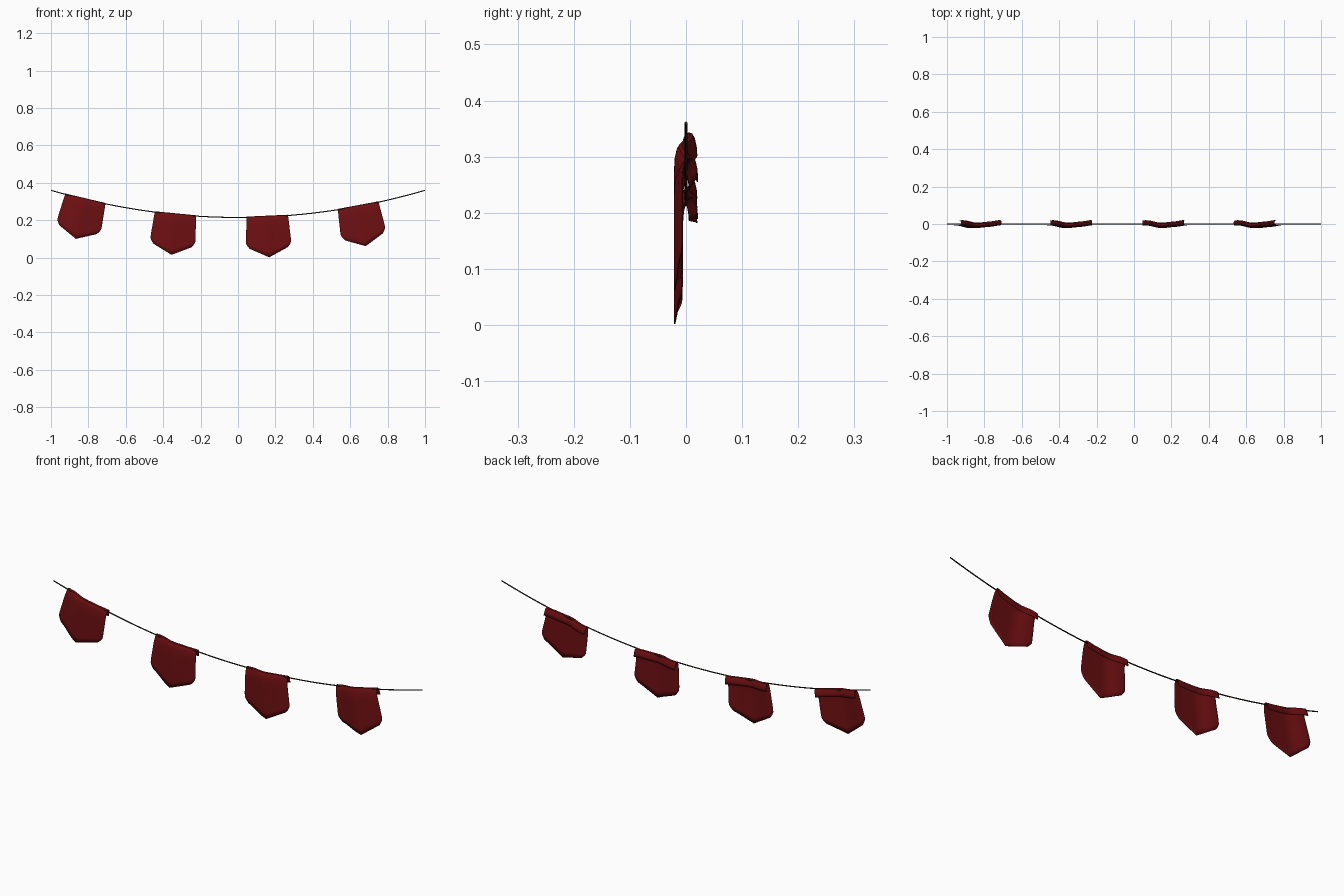
import bpy, bmesh, math
from mathutils import Matrix, Vector

if "Cube" in bpy.data.objects:
    bpy.data.objects.remove(bpy.data.objects["Cube"])


def material(name, rgb):
    m = bpy.data.materials.new(name)
    m.diffuse_color = (*rgb, 1)
    m.use_nodes = True
    m.node_tree.nodes["Principled BSDF"].inputs["Base Color"].default_value = m.diffuse_color
    return m


RED = material("red_cloth", (0.16, 0.005, 0.006))
DARK = material("dark_cord", (0.02, 0.018, 0.008))


def sag(x):
    return 0.215 + 0.145 * x * x


def finish(name, bm, mat):
    bmesh.ops.recalc_face_normals(bm, faces=bm.faces)
    me = bpy.data.meshes.new(name)
    bm.to_mesh(me)
    bm.free()
    me.materials.append(mat)
    ob = bpy.data.objects.new(name, me)
    bpy.context.collection.objects.link(ob)
    bpy.context.view_layer.objects.active = ob
    ob.select_set(True)
    bpy.ops.object.shade_smooth_by_angle(angle=math.radians(35))
    ob.select_set(False)
    return ob


# hanging cord: eight-sided tube along the sagging curve
bm = bmesh.new()
rings = []
for i in range(41):
    x = -1 + i / 20
    a = math.atan(0.29 * x)
    ring = []
    for k in range(8):
        t = math.tau * k / 8
        r = 0.0028
        dx = 0 if i in (0, 40) else -math.sin(a) * r * math.sin(t)
        ring.append(bm.verts.new((x + dx, r * math.cos(t), sag(x) + math.cos(a) * r * math.sin(t))))
    rings.append(ring)
for a, b in zip(rings, rings[1:]):
    for k in range(8):
        bm.faces.new((a[k], a[(k + 1) % 8], b[(k + 1) % 8], b[k]))
bm.faces.new(rings[0])
bm.faces.new(rings[-1])
finish("cord", bm, DARK)

# fold over the cord, from back flap hem to front sheet: (y, z)
FOLD = [(0.013, -0.032), (0.012, -0.018), (0.009, -0.004), (0.005, 0.003),
        (0.0, 0.005), (-0.005, 0.003), (-0.009, -0.004), (-0.012, -0.018)]


def hem(u):
    # pointed bottom edge with blunted corners
    u = abs(u)
    if u < 0.85:
        return -0.217 + 0.050 * u / 0.85
    return -0.167 + 0.029 * ((u - 0.85) / 0.15) ** 1.5


# cloth flag: rippled sheet folded over the cord, in local coordinates
def flag(name, cx):
    bm = bmesh.new()
    cols = [-1, -0.95, -0.85, -0.7, -0.55, -0.4, -0.25, -0.12, 0]
    cols += [-u for u in reversed(cols[:-1])]
    turn = Matrix.Rotation(-math.atan(0.29 * cx), 4, 'Y')
    place = Matrix.Translation((cx, 0, sag(cx))) @ turn
    grid = []
    for u in cols:
        ripple = -0.0065 * math.cos(math.pi * u) + 0.0015 * math.sin(7 * u)
        path = list(FOLD)
        for j in range(1, 8):
            path.append((-0.0135, -0.018 + (hem(u) + 0.018) * j / 7))
        col = []
        for y, z in path:
            w = 0.111 + 0.009 * min(1, max(0, -z / 0.12))
            if y > 0:
                w = 0.111
            col.append(bm.verts.new(place @ Vector((u * w, y + ripple, z))))
        grid.append(col)
    for a, b in zip(grid, grid[1:]):
        for j in range(len(a) - 1):
            bm.faces.new((a[j], a[j + 1], b[j + 1], b[j]))
    ob = finish(name, bm, RED)
    mod = ob.modifiers.new("thickness", 'SOLIDIFY')
    mod.thickness = 0.002
    mod.offset = 0


for n, cx in enumerate((-0.817, -0.335, 0.157, 0.643), 1):
    flag(f"flag_{n}", cx)
